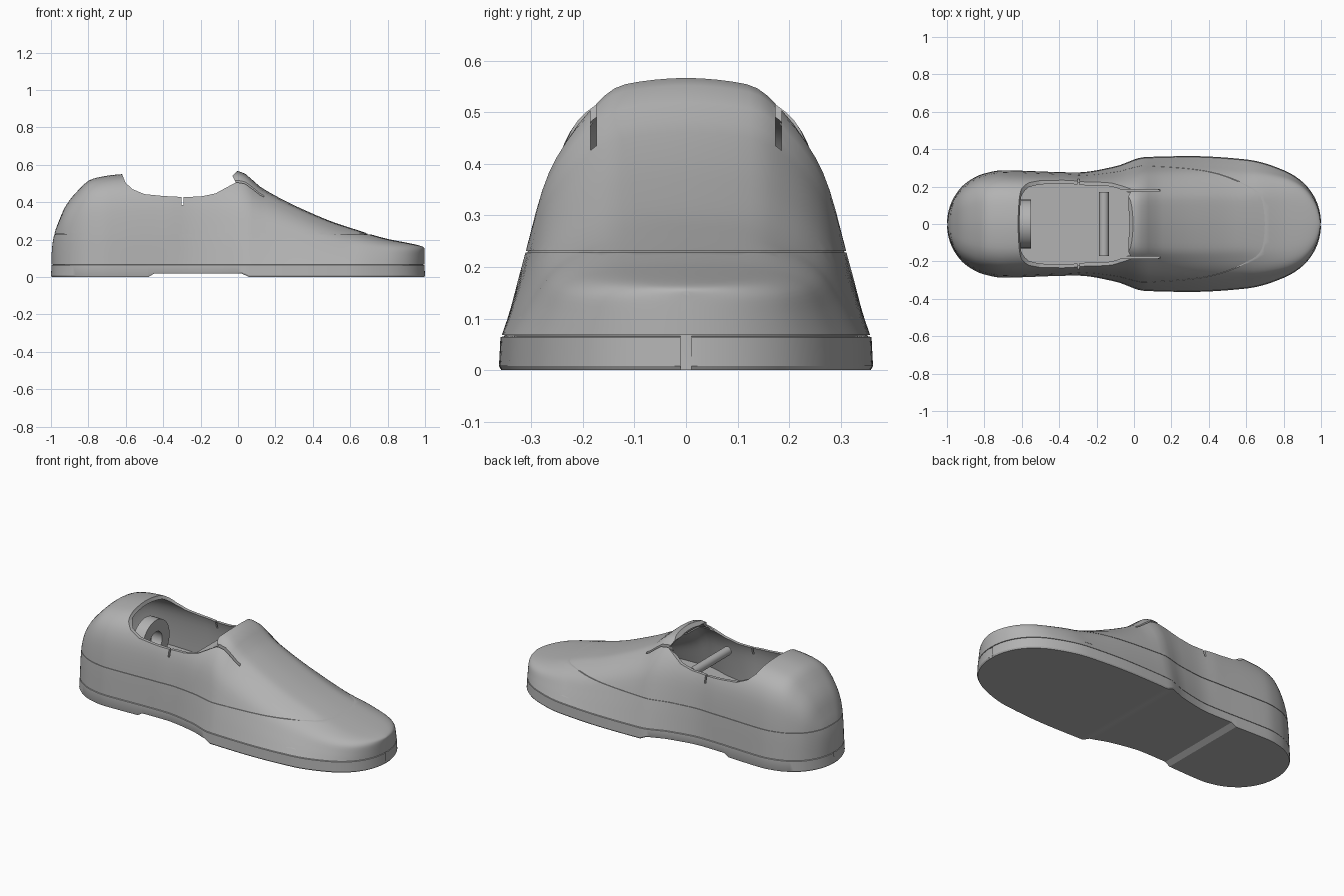
import bpy, bmesh, math

cube = bpy.data.objects.get("Cube")
if cube:
    bpy.data.objects.remove(cube, do_unlink=True)

grey = bpy.data.materials.new("plain grey")
grey.use_nodes = True
GREY = (0.45, 0.45, 0.45, 1)
grey.diffuse_color = GREY
grey.node_tree.nodes["Principled BSDF"].inputs["Base Color"].default_value = GREY


def curve(keys, x):
    """Smooth monotone interpolation through (x, value) keys."""
    if x <= keys[0][0]:
        return keys[0][1]
    if x >= keys[-1][0]:
        return keys[-1][1]
    n = len(keys)
    d = [(keys[i + 1][1] - keys[i][1]) / (keys[i + 1][0] - keys[i][0]) for i in range(n - 1)]

    def slope(i):
        if i == 0:
            return d[0]
        if i == n - 1:
            return d[-1]
        a, b = d[i - 1], d[i]
        return 0 if a * b <= 0 else 2 * a * b / (a + b)

    i = next(k for k in range(n - 1) if x <= keys[k + 1][0])
    h = keys[i + 1][0] - keys[i][0]
    s = (x - keys[i][0]) / h
    return ((2 * s**3 - 3 * s**2 + 1) * keys[i][1] + (s**3 - 2 * s**2 + s) * h * slope(i)
            + (3 * s**2 - 2 * s**3) * keys[i + 1][1] + (s**3 - s**2) * h * slope(i + 1))


def angle(x):
    return math.acos(max(-1, min(1, -x)))


# Half width of the outline and height of the ridge, both along the length
WIDTH = [(angle(x), w) for x, w in (
    (-1, 0), (-.97, .13), (-.9, .218), (-.8, .27), (-.7, .287), (-.3, .276), (-.1, .308),
    (.06, .358), (.3, .363), (.6, .345), (.8, .288), (.9, .226), (.97, .134), (1, 0))]
HEIGHT = [(angle(x), h) for x, h in (
    (-1, .1), (-.985, .23), (-.96, .3), (-.93, .37), (-.87, .45), (-.78, .525), (-.62, .55),
    (-.3, .56), (0, .567), (.13, .475), (.33, .37), (.55, .28), (.82, .2), (1, .152))]

# Cross-sections as fractions of half width and height
HEEL = [(1, 0), (.97, .33), (.9, .66), (.75, .86), (.45, .97), (0, 1)]
VAMP = [(1, 0), (.89, .33), (.76, .65), (.56, .865), (.35, .975), (0, 1)]
TOE = [(1, 0), (.98, .33), (.94, .7), (.8, .89), (.5, .97), (0, 1)]
SUB = 4


def section(x):
    to_vamp = min(1, max(0, (x + .35) / .35))
    to_toe = min(1, max(0, (x - .6) / .4))
    pts = []
    for a, b, c in zip(HEEL, VAMP, TOE):
        p = [a[k] + (b[k] - a[k]) * to_vamp for k in (0, 1)]
        pts.append([p[k] + (c[k] - p[k]) * to_toe for k in (0, 1)])
    steps = [i / SUB for i in range(SUB * (len(pts) - 1) + 1)]
    pts.append((-pts[-2][0], pts[-2][1]))  # keeps the ridge rounded
    u, v = ([(i, p[k]) for i, p in enumerate(pts)] for k in (0, 1))
    return [(curve(u, s), curve(v, s)) for s in steps]


def finish(name, bm):
    bmesh.ops.recalc_face_normals(bm, faces=bm.faces)
    mesh = bpy.data.meshes.new(name)
    bm.to_mesh(mesh)
    bm.free()
    ob = bpy.data.objects.new(name, mesh)
    bpy.context.collection.objects.link(ob)
    mesh.materials.append(grey)
    return ob


def loft(name, rings):
    bm = bmesh.new()
    loops = [[bm.verts.new(p) for p in ring] for ring in rings]
    n = len(loops[0])
    for a, b in zip(loops, loops[1:]):
        for i in range(n):
            bm.faces.new((a[i], a[(i + 1) % n], b[(i + 1) % n], b[i]))
    bm.faces.new(loops[0])
    bm.faces.new(loops[-1])
    return finish(name, bm)


def prism(name, outline, half):
    """Side outline in x and z, extruded across the width."""
    return loft(name, [[(x, y, z) for x, z in outline] for y in (-half, half)])


def box(name, x0, x1, y0, y1, z0, z1):
    return loft(name, [[(x, y0, z0), (x, y1, z0), (x, y1, z1), (x, y0, z1)] for x in (x0, x1)])


def tube(name, center, radius, depth, axis):
    bpy.ops.mesh.primitive_cylinder_add(vertices=40, radius=radius, depth=depth, location=center,
                                        rotation=(0, math.pi / 2, 0) if axis == "x" else (math.pi / 2, 0, 0))
    ob = bpy.context.object
    ob.name = name
    ob.data.materials.append(grey)
    return ob


def select(ob):
    bpy.ops.object.select_all(action='DESELECT')
    ob.select_set(True)
    bpy.context.view_layer.objects.active = ob


def cut(ob, cutter):
    mod = ob.modifiers.new("cut", 'BOOLEAN')
    mod.operation = 'DIFFERENCE'
    mod.solver = 'EXACT'
    mod.object = cutter
    select(ob)
    bpy.ops.object.modifier_apply(modifier=mod.name)
    bpy.data.objects.remove(cutter, do_unlink=True)


def smooth(ob, degrees=30):
    select(ob)
    bpy.ops.object.shade_smooth_by_angle(angle=math.radians(degrees))


COUNT = 80
ANGLES = [.02 + (math.pi - .04) * i / COUNT for i in range(COUNT + 1)]


def body(name, floor, wall, stretch):
    rings = []
    for t in ANGLES:
        x = -math.cos(t)
        w = max(.003, curve(WIDTH, t) * .985 - wall)
        h = max(floor + .01, curve(HEIGHT, t) - wall)
        side = [(w * u, floor + (h - floor) * v) for u, v in section(x)]
        ring = side + [(-y, z) for y, z in reversed(side[:-1])]
        rings.append([(x * stretch, y, z) for y, z in ring])
    return loft(name, rings)


# Upper: hollow shell with a scooped opening
upper = body("upper", .068, 0, .997)
cut(upper, body("hollow", .1, .02, .975))
collar = [(-.62, .8), (-.62, .55), (-.602, .505), (-.565, .47), (-.5, .443), (-.4, .433), (-.3, .428),
          (-.2, .43), (-.12, .447), (-.05, .485), (-.012, .505), (-.03, .54), (0, .572), (0, .8)]
cut(upper, prism("opening", collar, .5))

# Slits beside the tongue and notches in the collar
for s in (-1, 1):
    ys = sorted((s * .174, s * .185))
    cut(upper, box("tongue_slit", -.06, .14, *ys, .41, .7))
    ys = sorted((s * .18, s * .35))
    cut(upper, box("collar_notch", -.301, -.291, *ys, .385, .7))

# Fine seam running around the upper
seam = box("seam", -1.1, 1.1, -.5, .5, .2285, .2315)
cut(seam, body("seam_core", .068, .004, .993))
cut(upper, seam)
smooth(upper)

# Flat insole filling the lower part of the hollow
insole = body("insole", .1, .016, .98)
cut(insole, box("insole_trim", -1.1, 1.1, -.5, .5, .18, .8))
smooth(insole)

# Sole with a chamfered lower edge, a groove below the upper and a raised arch
BOTTOM = [(-.48, 0), (-.45, .018), (.02, .018), (.06, 0)]
EDGE = [(.988, 0), (1, .008), (.992, .064), (.97, .066), (.97, .07)]
stations = sorted([-math.cos(t) for t in ANGLES] + [x for x, z in BOTTOM])
rings = []
for x in stations:
    w = max(.003, curve(WIDTH, angle(x)))
    z = 0
    for (x0, z0), (x1, z1) in zip(BOTTOM, BOTTOM[1:]):
        if x0 <= x <= x1:
            z = z0 + (z1 - z0) * (x - x0) / (x1 - x0)
    # The edge profile draws in lengthwise only towards the two ends
    side = [(x * (1 - (1 - f) * .4 * x * x), w * f, max(z + .008 * (f == 1), e)) for f, e in EDGE]
    rings.append(side + [(a, -b, c) for a, b, c in reversed(side)])
sole = loft("sole", rings)
smooth(sole)

# Ring at the heel and bar below the tongue
heel_ring = tube("heel_ring", (-.585, 0, .32), .13, .07, "x")
cut(heel_ring, tube("ring_hole", (-.585, 0, .32), .06, .2, "x"))
smooth(heel_ring)
cross_bar = tube("cross_bar", (-.16, 0, .39), .026, .34, "y")
smooth(cross_bar)
